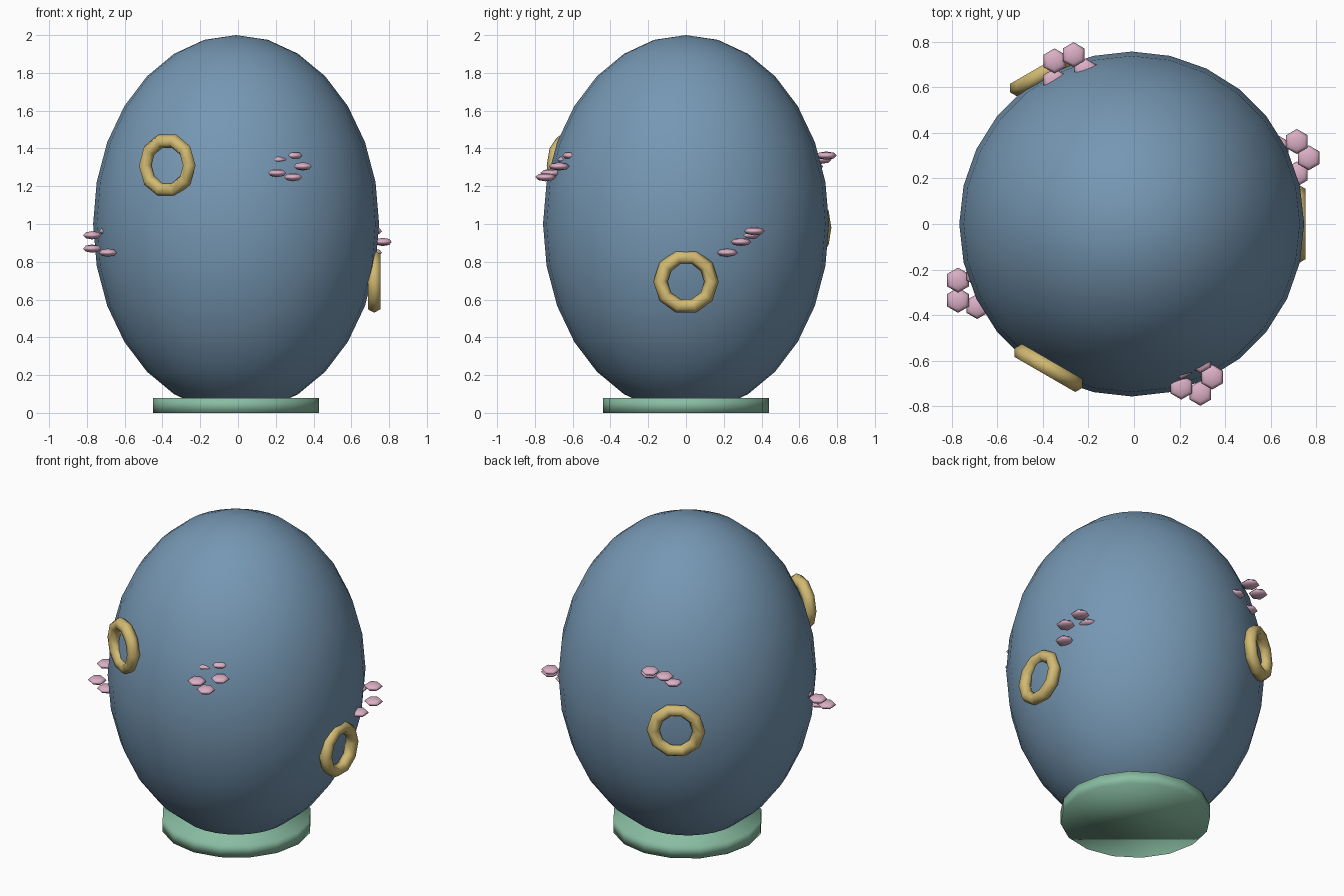
import bpy
from math import sin, cos, radians, pi, sqrt

cube = bpy.data.objects.get("Cube")
if cube:
    bpy.data.objects.remove(cube, do_unlink=True)

CX = -0.01       # egg axis
RADIUS = 0.757   # egg girth radius


def material(name, rgb):
    m = bpy.data.materials.new(name)
    m.use_nodes = True
    colour = (*rgb, 1.0)
    m.diffuse_color = colour
    bsdf = next(n for n in m.node_tree.nodes if n.type == 'BSDF_PRINCIPLED')
    bsdf.inputs["Base Color"].default_value = colour
    return m


blue = material("dusty_blue", (0.18, 0.31, 0.45))
gold = material("soft_gold", (0.64, 0.49, 0.17))
pink = material("petal_pink", (0.71, 0.43, 0.56))
green = material("mint_green", (0.25, 0.51, 0.36))


def finish(name, mat):
    ob = bpy.context.object
    ob.name = name
    ob.data.materials.append(mat)
    bpy.ops.object.shade_smooth()
    return ob


def on_surface(azimuth, z, lift=0.0):
    """Point on the egg at a compass angle and height."""
    r = RADIUS * sqrt(1 - (z - 1) ** 2) + lift
    a = radians(azimuth)
    return CX + r * cos(a), r * sin(a), z


# Egg body
bpy.ops.mesh.primitive_uv_sphere_add(segments=28, ring_count=14, radius=1, location=(CX, 0, 1))
bpy.context.object.scale = (RADIUS, RADIUS, 1)
finish("egg_body", blue)

# Round foot
bpy.ops.mesh.primitive_cylinder_add(vertices=16, radius=0.44, depth=0.08, location=(CX, 0, 0.04))
finish("foot", green)

# Rings standing upright against the shell
for i, (azimuth, z) in enumerate([(0, 0.695), (120, 0.98), (240, 1.31)]):
    bpy.ops.mesh.primitive_torus_add(
        major_segments=10, minor_segments=6, major_radius=0.135, minor_radius=0.038,
        location=on_surface(azimuth, z, 0.01),
        rotation=(pi / 2, 0, radians(azimuth + 90)))
    finish(f"ring_{i + 1}", gold)

# Flowers: five flattened petals on a slanted circle
for i in range(4):
    azimuth = 22.5 + 90 * i
    x, y, z = on_surface(azimuth, 0.905 if i % 2 == 0 else 1.305, 0.006)
    for p in range(5):
        a = 2 * pi * p / 5
        bpy.ops.mesh.primitive_uv_sphere_add(
            segments=6, ring_count=4, radius=1,
            location=(x + 0.075 * cos(a), y + 0.075 * sin(a), z + 0.06 * sin(a)))
        bpy.context.object.scale = (0.055, 0.055, 0.022)
        finish(f"flower_{i + 1}_petal_{p + 1}", pink)
